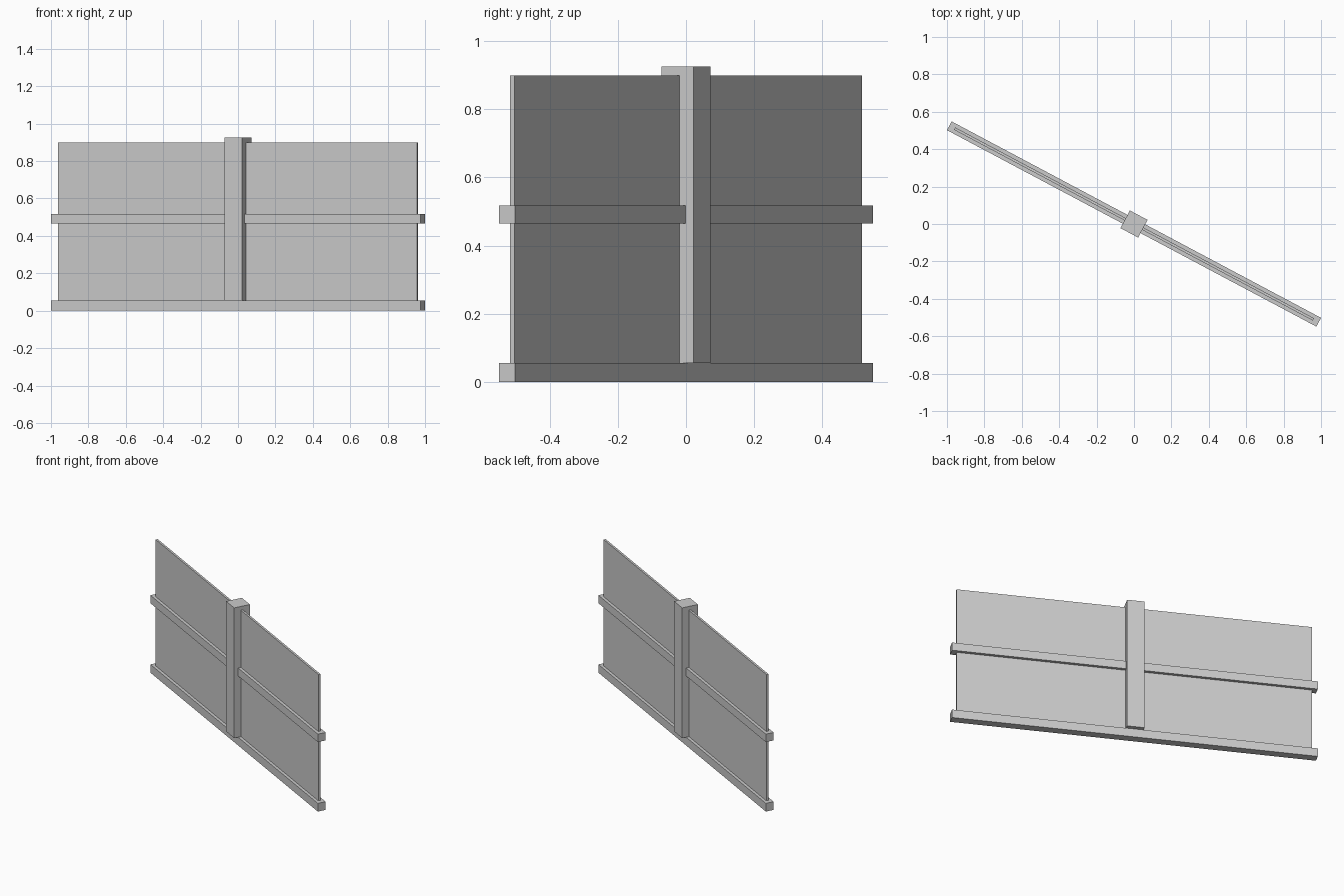
import bpy
import math

default_cube = bpy.data.objects.get("Cube")
if default_cube:
    bpy.data.objects.remove(default_cube, do_unlink=True)

TURN = math.radians(-28)   # the whole fence section stands diagonally

# Single plain grey
grey = bpy.data.materials.new("plain_grey")
grey.use_nodes = True
colour = (0.6, 0.6, 0.6, 1)
grey.diffuse_color = colour
grey.node_tree.nodes["Principled BSDF"].inputs["Base Color"].default_value = colour


def box(name, length, depth, bottom, top):
    """Flat-shaded box centred on the turned fence line."""
    bpy.ops.mesh.primitive_cube_add(size=1, location=(0, 0, (bottom + top) / 2),
                                    rotation=(0, 0, TURN))
    part = bpy.context.object
    part.name = name
    part.scale = (length, depth, top - bottom)
    part.data.materials.append(grey)
    return part


# Thin wall panel
box("panel", 2.173, 0.014, 0.05, 0.90)

# Horizontal rails that run past the panel ends
for name, bottom, top in (("bottom_rail", 0, 0.055), ("middle_rail", 0.465, 0.518)):
    box(name, 2.237, 0.053, bottom, top)

# Square post standing on the bottom rail
box("centre_post", 0.107, 0.107, 0.055, 0.926)
